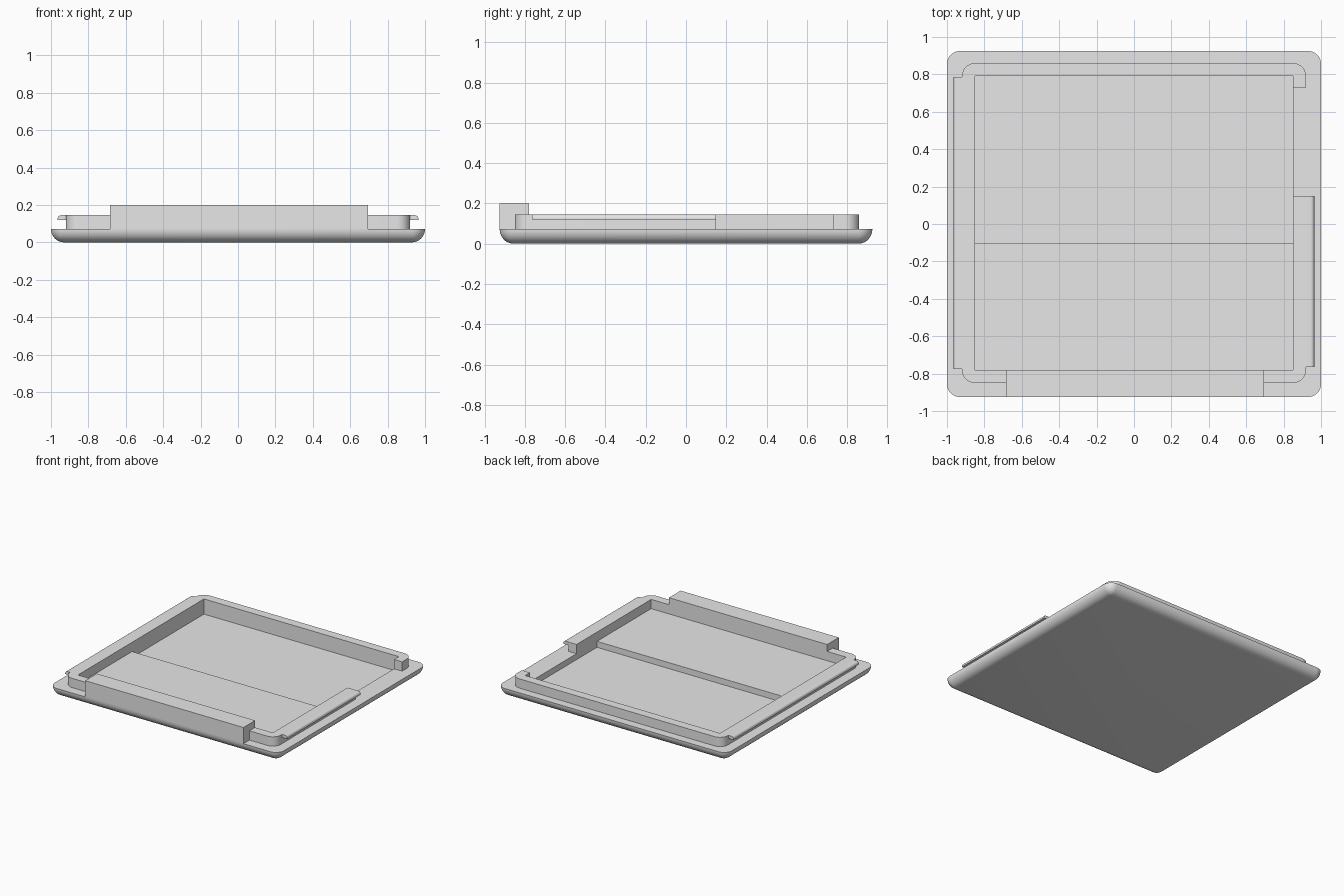
import bpy, bmesh, math
from mathutils import Vector

if "Cube" in bpy.data.objects:
    bpy.data.objects.remove(bpy.data.objects["Cube"])

grey = bpy.data.materials.new("plain grey")
grey.diffuse_color = (0.8, 0.8, 0.8, 1)
grey.use_nodes = True
grey.node_tree.nodes["Principled BSDF"].inputs["Base Color"].default_value = grey.diffuse_color

HX, HY = 1.0, 0.925          # tray half sizes
RIM, TOP = 0.072, 0.145      # tray top, wall top
IX, IY0, IY1 = 0.85, -0.78, 0.79   # inside of the wall
R = 0.07                     # corner radius and wall thickness


def finish(bm, name, smooth=True):
    bmesh.ops.recalc_face_normals(bm, faces=bm.faces)
    me = bpy.data.meshes.new(name)
    bm.to_mesh(me)
    bm.free()
    me.materials.append(grey)
    ob = bpy.data.objects.new(name, me)
    bpy.context.collection.objects.link(ob)
    if smooth:
        shade(ob)
    return ob


def shade(ob):
    bpy.ops.object.select_all(action='DESELECT')
    ob.select_set(True)
    bpy.context.view_layer.objects.active = ob
    bpy.ops.object.shade_smooth_by_angle(angle=math.radians(30))


def prism(name, pts, vec, smooth=True):
    """Extrude a closed 3D outline along a vector."""
    bm = bmesh.new()
    lo = [bm.verts.new(p) for p in pts]
    hi = [bm.verts.new(Vector(p) + Vector(vec)) for p in pts]
    n = len(pts)
    bm.faces.new(lo[::-1])
    bm.faces.new(hi)
    for i in range(n):
        j = (i + 1) % n
        bm.faces.new((lo[i], lo[j], hi[j], hi[i]))
    return finish(bm, name, smooth)


def box(name, x0, x1, y0, y1, z0, z1):
    return prism(name, [(x0, y0, z0), (x1, y0, z0), (x1, y1, z0), (x0, y1, z0)],
                 (0, 0, z1 - z0), False)


def arc(cx, cy, r, a0, a1, n=10):
    return [(cx + r * math.cos(math.radians(a0 + (a1 - a0) * i / n)),
             cy + r * math.sin(math.radians(a0 + (a1 - a0) * i / n)))
            for i in range(n + 1)]


# Tray: stacked rounded rectangles give the rolled lower edge
bm = bmesh.new()
rings = []
STEPS = 10
for k in range(STEPS + 1):
    a = math.radians(90 * k / STEPS)
    r = max(R * math.sin(a), 0.003)
    cx, cy = HX - R, HY - R
    z = RIM * (1 - math.cos(a))
    pts = (arc(cx, cy, r, 0, 90) + arc(-cx, cy, r, 90, 180)
           + arc(-cx, -cy, r, 180, 270) + arc(cx, -cy, r, 270, 360))
    rings.append([bm.verts.new((x, y, z)) for x, y in pts])
for lo, hi in zip(rings, rings[1:]):
    for i in range(len(lo)):
        j = (i + 1) % len(lo)
        bm.faces.new((lo[i], lo[j], hi[j], hi[i]))
bm.faces.new(rings[0][::-1])
bm.faces.new(rings[-1])
tray = finish(bm, "tray", False)

# Sunken floor in the rear half
cutter = box("pocket_cutter", -IX, IX, -0.105, IY1, 0.025, 0.2)
cutter.hide_render = True
mod = tray.modifiers.new("pocket", 'BOOLEAN')
mod.operation = 'DIFFERENCE'
mod.solver = 'EXACT'
mod.object = cutter
bpy.context.view_layer.objects.active = tray
bpy.ops.object.modifier_apply(modifier=mod.name)
bpy.data.objects.remove(cutter)
shade(tray)

# Raised wall, in two runs either side of the front block and the right gap
BX0, BX1 = -0.685, 0.695
long_run = ([(IX + R, 0.73)] + arc(IX, IY1, R, 0, 90) + arc(-IX, IY1, R, 90, 180)
            + arc(-IX, IY0, R, 180, 270)
            + [(BX0, IY0 - R), (BX0, IY0), (-IX, IY0), (-IX, IY1), (IX, IY1), (IX, 0.73)])
short_run = ([(BX1, IY0 - R)] + arc(IX, IY0, R, 270, 360)
             + [(IX + R, 0.15), (IX, 0.15), (IX, IY0), (BX1, IY0)])
for name, run in (("long_wall", long_run), ("short_wall", short_run)):
    prism(name, [(x, y, RIM) for x, y in run], (0, 0, TOP - RIM))

# Tall block on the front edge
box("front_block", BX0, BX1, -HY, IY0, RIM, 0.2)

# Snap lips along both sides, rounded on the upper outer edge
for name, s, y0, y1 in (("left_lip", -1, -0.775, 0.785), ("right_lip", 1, -0.765, 0.15)):
    tip = 0.964
    profile = ([(IX + R, 0.12), (tip, 0.12)]
               + arc(tip - 0.018, TOP - 0.018, 0.018, 0, 90, 6) + [(IX + R, TOP)])
    prism(name, [(s * x, y0, z) for x, z in profile], (0, y1 - y0, 0))
